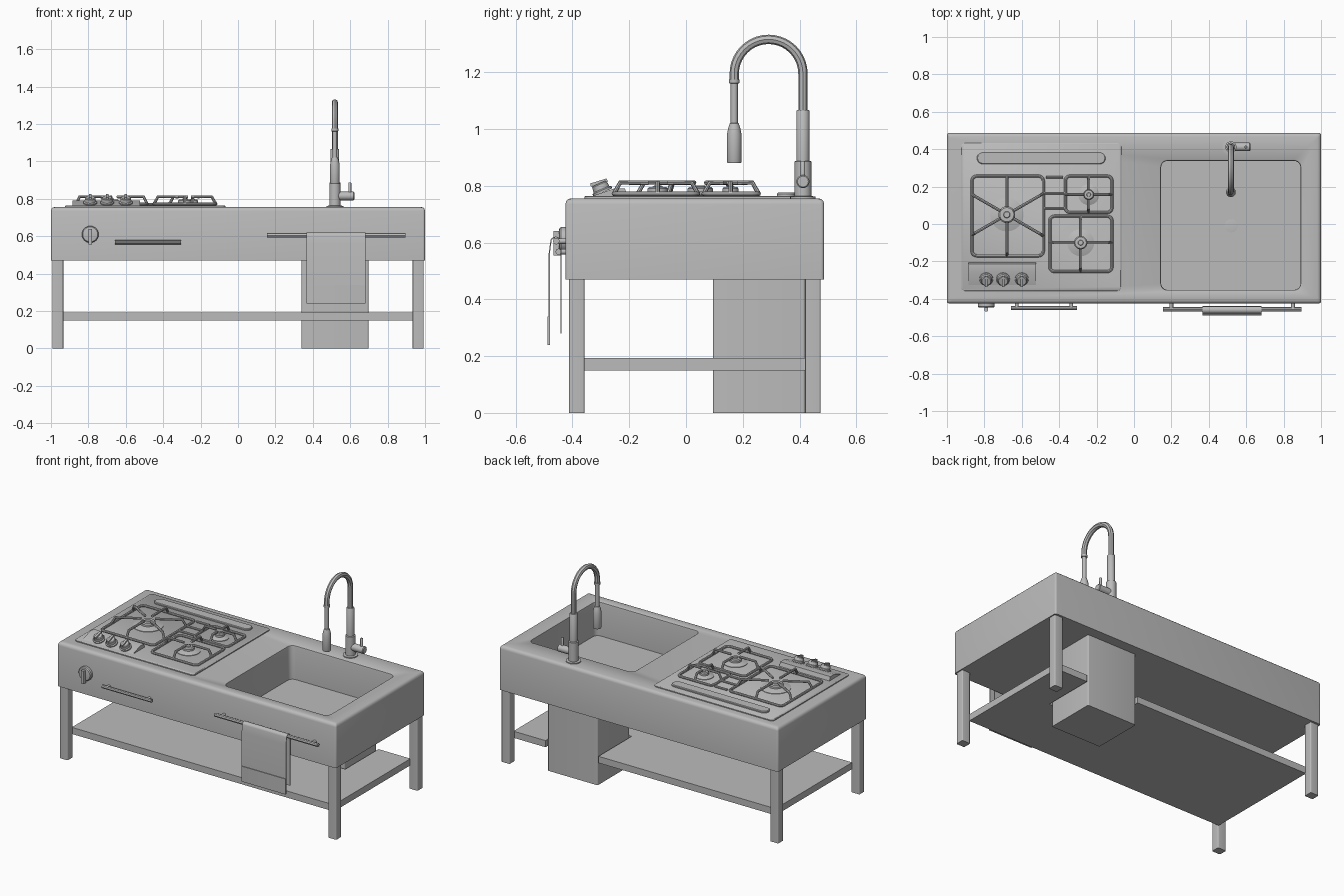
import bpy, bmesh, math
from mathutils import Vector, Matrix

if "Cube" in bpy.data.objects:
    bpy.data.objects.remove(bpy.data.objects["Cube"])

steel = bpy.data.materials.new("neutral_grey")
steel.diffuse_color = (0.5, 0.5, 0.5, 1)
steel.use_nodes = True
steel.node_tree.nodes["Principled BSDF"].inputs["Base Color"].default_value = steel.diffuse_color


def finish(name, bm, angle=35):
    bmesh.ops.recalc_face_normals(bm, faces=bm.faces)
    me = bpy.data.meshes.new(name)
    bm.to_mesh(me)
    bm.free()
    ob = bpy.data.objects.new(name, me)
    bpy.context.collection.objects.link(ob)
    me.materials.append(steel)
    bpy.ops.object.select_all(action='DESELECT')
    ob.select_set(True)
    bpy.context.view_layer.objects.active = ob
    bpy.ops.object.shade_smooth_by_angle(angle=math.radians(angle))
    return ob


def round_rect(x0, x1, y0, y1, r, seg=5):
    pts = []
    for k, (cx, cy) in enumerate([(x1 - r, y1 - r), (x0 + r, y1 - r), (x0 + r, y0 + r), (x1 - r, y0 + r)]):
        for i in range(seg + 1):
            a = math.pi / 2 * (k + i / seg)
            pts.append((cx + r * math.cos(a), cy + r * math.sin(a)))
    return pts


def skin(name, rings, matrix=None):
    """Bridge rings with equal point counts and cap both ends."""
    bm = bmesh.new()
    loops = [[bm.verts.new(p) for p in ring] for ring in rings]
    n = len(loops[0])
    for a, b in zip(loops, loops[1:]):
        for i in range(n):
            j = (i + 1) % n
            bm.faces.new((a[i], a[j], b[j], b[i]))
    bm.faces.new(loops[0])
    bm.faces.new(loops[-1])
    if matrix:
        bm.transform(matrix)
    return finish(name, bm)


def loft(name, levels):
    """Stack of rounded rectangles: (x0, x1, y0, y1, radius, z)."""
    return skin(name, [[(x, y, l[5]) for x, y in round_rect(*l[:5])] for l in levels])


def box(name, x0, x1, y0, y1, z0, z1, r=0.004):
    return loft(name, [(x0, x1, y0, y1, r, z0), (x0, x1, y0, y1, r, z1)])


def lathe(name, profile, loc, axis=(0, 0, 1), n=24):
    """Turn (radius, height) points about an axis through loc."""
    m = Matrix.Translation(loc) @ Vector((0, 0, 1)).rotation_difference(Vector(axis)).to_matrix().to_4x4()
    rings = [[(r * math.cos(i * math.tau / n), r * math.sin(i * math.tau / n), h) for i in range(n)]
             for r, h in profile]
    return skin(name, rings, m)


def prism_x(name, pts, x0, x1):
    return skin(name, [[(x, y, z) for y, z in pts] for x in (x0, x1)])


def tubes(name, paths, radius, closed=False):
    cu = bpy.data.curves.new(name, 'CURVE')
    cu.dimensions = '3D'
    cu.bevel_depth = radius
    cu.bevel_resolution = 2
    cu.use_fill_caps = True
    for path in paths:
        sp = cu.splines.new('POLY')
        sp.points.add(len(path) - 1)
        for p, co in zip(sp.points, path):
            p.co = (*co, 1)
        sp.use_cyclic_u = closed
    ob = bpy.data.objects.new(name, cu)
    bpy.context.collection.objects.link(ob)
    cu.materials.append(steel)
    bpy.ops.object.select_all(action='DESELECT')
    ob.select_set(True)
    bpy.context.view_layer.objects.active = ob
    bpy.ops.object.convert(target='MESH')
    bpy.ops.object.shade_smooth_by_angle(angle=math.radians(40))


# Counter body, running over the rim down into the sink basin
def outer(d, z):
    return (-1 + d, 1 - d, -0.425 + d, 0.487 - d, 0.012, z)


def basin(d, r, z):
    return (0.145 + d, 0.89 - d, -0.352 + d, 0.337 - d, r, z)


loft("counter_body", [outer(0, 0.47), outer(0, 0.735), outer(0.003, 0.746), outer(0.01, 0.753),
                      outer(0.02, 0.756), basin(-0.008, 0.04, 0.756), basin(-0.002, 0.035, 0.752),
                      basin(0, 0.033, 0.744), basin(0, 0.033, 0.535)])
lathe("sink_drain", [(0.035, 0), (0.035, 0.004), (0.025, 0.005)], (0.52, -0.01, 0.534))

# Legs
for x in (-0.993, 0.934):
    for y in (-0.412, 0.42):
        box("leg", x, x + 0.059, y, y + 0.054, 0, 0.475, 0.006)

# Shelf, notched at the back for the bin
notch = [(-0.94, -0.36), (0.94, -0.36), (0.94, 0.425), (0.71, 0.425),
         (0.71, 0.085), (0.33, 0.085), (0.33, 0.425), (-0.94, 0.425)]
skin("shelf", [[(x, y, z) for x, y in notch] for z in (0.15, 0.193)])
box("bin", 0.34, 0.698, 0.095, 0.42, 0, 0.472, 0.008)

# Hob plate, raised vent strip and burner tray
loft("hob_plate", [(-0.925, -0.068, -0.357, 0.432, 0.02, 0.75), (-0.925, -0.068, -0.357, 0.432, 0.02, 0.762),
                   (-0.921, -0.072, -0.353, 0.428, 0.018, 0.765)])
loft("vent_strip", [(-0.84, -0.152, 0.32, 0.386, 0.032, 0.76), (-0.84, -0.152, 0.32, 0.386, 0.032, 0.772),
                    (-0.836, -0.156, 0.324, 0.382, 0.028, 0.776)])

# Burners with pan supports: centre, size, frame rectangle, arm angles
hobs = [((-0.68, 0.05), 0.09, (-0.866, -0.485, -0.17, 0.256), (30, 90, 150, 210, 270, 330)),
        ((-0.242, 0.157), 0.056, (-0.367, -0.118, 0.062, 0.256), (0, 90, 180, 270)),
        ((-0.285, -0.10), 0.072, (-0.45, -0.118, -0.254, 0.042), (0, 90, 180, 270))]
for (cx, cy), r, (x0, x1, y0, y1), angles in hobs:
    lathe("burner", [(r, 0), (r, 0.006), (r * 0.75, 0.012), (r * 0.5, 0.016), (r * 0.5, 0.028),
                     (r * 0.42, 0.034), (r * 0.2, 0.035), (r * 0.17, 0.04)], (cx, cy, 0.762))
    tubes("support_frame", [[(x, y, 0.772) for x, y in round_rect(x0, x1, y0, y1, 0.025)]], 0.008, True)
    arms = []
    for a in angles:
        dx, dy = math.cos(math.radians(a)), math.sin(math.radians(a))
        reach = min(((x1 if dx > 0 else x0) - cx) / dx if abs(dx) > 1e-6 else 9,
                    ((y1 if dy > 0 else y0) - cy) / dy if abs(dy) > 1e-6 else 9)
        arms.append([(cx + dx * t, cy + dy * t, z) for t, z in
                     ((reach, 0.772), (reach - 0.022, 0.811), (r * 0.45, 0.811))])
    tubes("support_arms", arms, 0.008)
tubes("support_links", [[(-0.485, y, 0.772), (-0.367, y, 0.772)] for y in (0.165, 0.085)]
      + [[(-0.47, 0.25, 0.772), (-0.38, 0.25, 0.772)]], 0.007)

# Sloping control panel with three knobs
prism_x("control_panel", [(-0.335, 0.762), (-0.205, 0.762), (-0.215, 0.79), (-0.255, 0.79)], -0.885, -0.525)
tilt = Vector((0, -0.4, 0.92)).normalized()
for x in (-0.79, -0.70, -0.60):
    lathe("hob_knob", [(0.036, 0), (0.036, 0.008), (0.03, 0.012), (0.028, 0.03), (0.024, 0.034)],
          (x, -0.293, 0.777), tilt)
    prism_x("hob_knob_grip", [(-0.335, 0.797), (-0.275, 0.815), (-0.28, 0.826), (-0.338, 0.808)],
            x - 0.007, x + 0.007)

# Oven knob on the front
lathe("front_knob", [(0.045, 0), (0.045, 0.016), (0.04, 0.022), (0.036, 0.023)], (-0.79, -0.424, 0.61), (0, -1, 0))
box("front_knob_grip", -0.80, -0.78, -0.467, -0.44, 0.555, 0.64)

# Drawer handle and towel rail
for name, x0, x1, y, z, inset, r in (("drawer_handle", -0.657, -0.305, -0.449, 0.568, 0.03, 0.011),
                                     ("towel_rail", 0.155, 0.895, -0.457, 0.605, 0.045, 0.012)):
    tubes(name, [[(x0, y, z), (x1, y, z)]], r)
    for x in (x0 + inset, x1 - inset):
        lathe(name + "_mount", [(0.01, 0), (0.01, -0.424 - y)], (x, -0.424, z), (0, -1, 0), 12)

# Towel draped over the rail, with a thicker hem
path = [(-0.484, 0.24), (-0.484, 0.56)]
path += [(-0.459 - 0.019 * math.cos(a * math.pi / 8), 0.605 + 0.016 * math.sin(a * math.pi / 8)) for a in range(9)]
path += [(-0.438, 0.56), (-0.438, 0.28)]
inner = []
for y, z in path:
    v = Vector((y + 0.459, z - 0.605 if z > 0.6 else 0))
    v.normalize()
    inner.append((y - v.x * 0.004, z - v.y * 0.004))
prism_x("towel", path + inner[::-1], 0.365, 0.683)
box("towel_hem", 0.365, 0.683, -0.488, -0.48, 0.24, 0.34, 0.002)

# Faucet: stepped post, gooseneck, spray head and side lever
fx, fy = 0.518, 0.412
lathe("faucet_post", [(0.045, 0), (0.045, 0.006), (0.03, 0.008), (0.03, 0.13), (0.023, 0.132),
                      (0.023, 0.308), (0.021, 0.311), (0.016, 0.311)], (fx, fy, 0.756))
rad = 0.121
arc = [(fx, fy - rad + rad * math.cos(i * math.pi / 20), 1.195 + rad * math.sin(i * math.pi / 20))
       for i in range(21)]
tubes("gooseneck", [[(fx, fy, 1.05)] + arc + [(fx, fy - 2 * rad, 1.165)]], 0.0165)
lathe("spray_head", [(0.024, 0.88), (0.026, 0.885), (0.026, 0.98), (0.021, 1.005), (0.016, 1.02),
                     (0.0125, 1.022), (0.0125, 1.16), (0.019, 1.162), (0.019, 1.175)], (fx, fy - 2 * rad, 0))
lathe("lever_hub", [(0.023, 0), (0.023, 0.1), (0.019, 0.104)], (fx, fy, 0.815), (1, 0, 0))
lathe("lever", [(0.008, 0), (0.008, 0.07), (0.006, 0.073)], (0.598, fy, 0.815), n=12)
